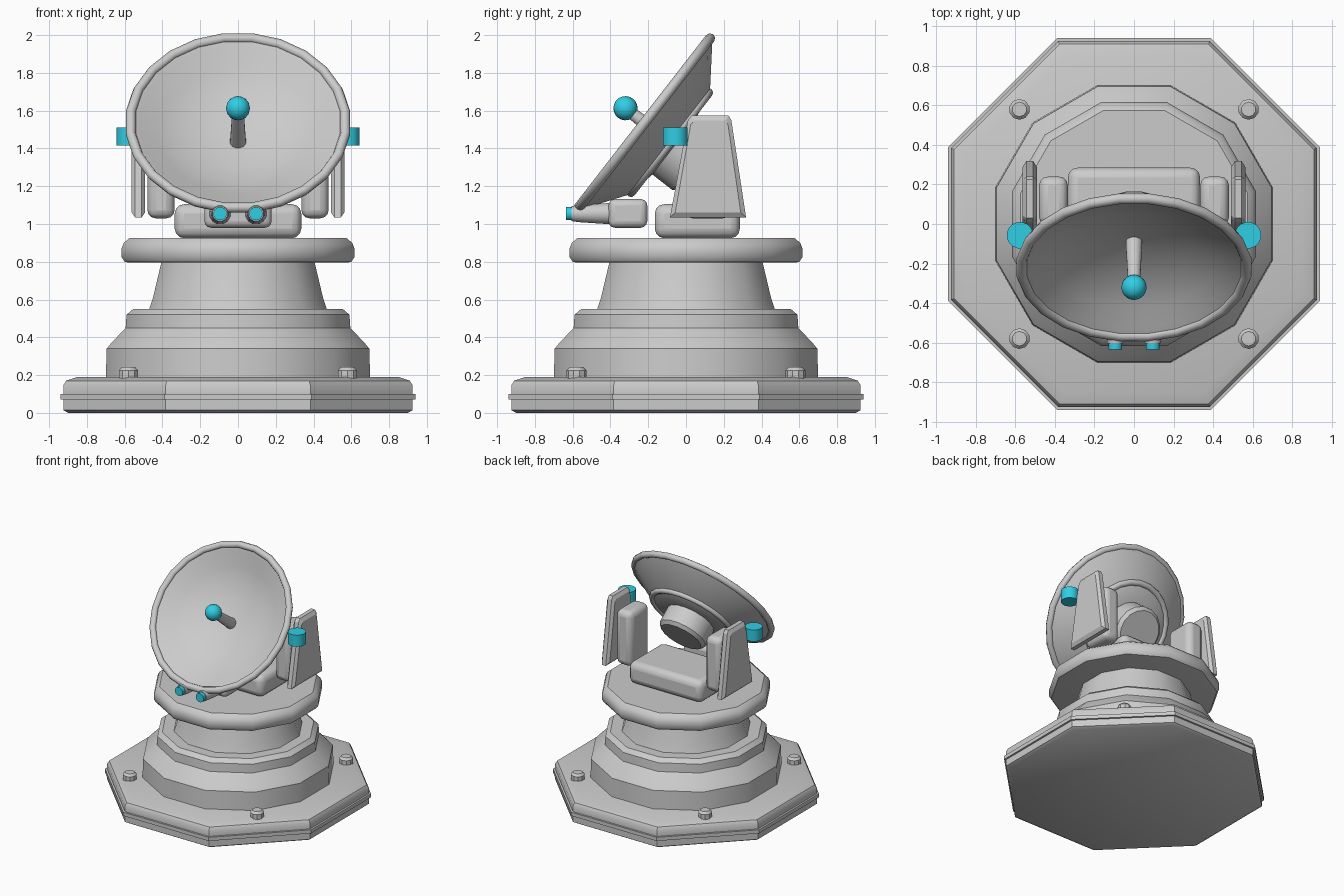
import bpy, bmesh, math
from mathutils import Matrix, Vector

if "Cube" in bpy.data.objects:
    bpy.data.objects.remove(bpy.data.objects["Cube"])

cyan = bpy.data.materials.new("cyan_glow")
cyan.diffuse_color = (0.03, 0.62, 0.78, 1)
cyan.use_nodes = True
cyan.node_tree.nodes["Principled BSDF"].inputs["Base Color"].default_value = cyan.diffuse_color


def finish(name, bm, matrix=Matrix(), mat=None, bevel=0, segments=2, angle=35):
    bmesh.ops.recalc_face_normals(bm, faces=bm.faces)
    me = bpy.data.meshes.new(name)
    bm.to_mesh(me)
    bm.free()
    ob = bpy.data.objects.new(name, me)
    bpy.context.collection.objects.link(ob)
    ob.matrix_world = matrix
    if mat:
        me.materials.append(mat)
    if bevel:
        m = ob.modifiers.new("bevel", 'BEVEL')
        m.width, m.segments = bevel, segments
    bpy.ops.object.select_all(action='DESELECT')
    ob.select_set(True)
    bpy.context.view_layer.objects.active = ob
    bpy.ops.object.shade_smooth_by_angle(angle=math.radians(angle))
    return ob


def lathe(name, profile, n, matrix=Matrix(), mat=None, loop=False, angle=35):
    """Revolve (apothem, z) points around z, with flat sides facing the axes."""
    bm = bmesh.new()
    k = 1 / math.cos(math.pi / n)
    rings = []
    for r, z in profile:
        rings.append([bm.verts.new((r * k * math.cos((i + .5) * math.tau / n),
                                    r * k * math.sin((i + .5) * math.tau / n), z)) for i in range(n)])
    pairs = list(zip(rings, rings[1:])) + ([(rings[-1], rings[0])] if loop else [])
    for a, b in pairs:
        for i in range(n):
            j = (i + 1) % n
            bm.faces.new((a[i], a[j], b[j], b[i]))
    if not loop:
        bm.faces.new(rings[0])
        bm.faces.new(rings[-1])
    return finish(name, bm, matrix, mat, angle=angle)


def torus(name, major, minor, z, n, matrix):
    pts = [(major + minor * math.cos(i * math.tau / 8), z + minor * math.sin(i * math.tau / 8)) for i in range(8)]
    return lathe(name, pts, n, matrix, loop=True, angle=60)


def box(name, lo, hi, bevel, segments=2):
    lo, hi = Vector(lo), Vector(hi)
    bm = bmesh.new()
    bmesh.ops.create_cube(bm, size=1, matrix=Matrix.Translation((lo + hi) / 2) @ Matrix.Diagonal((*(hi - lo), 1)))
    return finish(name, bm, bevel=bevel, segments=segments)


# Octagonal base with a raised band
lathe("base_plate", [(.90, 0), (.925, .015), (.925, .07), (.94, .07), (.94, .10), (.925, .10),
                     (.925, .145), (.91, .17), (.85, .19)], 8)
# Twelve-sided stepped pedestal
lathe("pedestal", [(.70, .18), (.695, .34), (.675, .365), (.595, .45), (.59, .52), (.555, .55),
                   (.47, .55), (.45, .61), (.405, .80)], 12)
# Turntable
lathe("turntable", [(.575, .795), (.60, .80), (.617, .825), (.617, .87), (.605, .90), (.575, .925)], 12)

# Bolts on the base
for x in (-.58, .58):
    for y in (-.58, .58):
        lathe("base_bolt", [(.05, .18), (.05, .225), (.035, .243)], 10, Matrix.Translation((x, y, 0)))

# Motor housing
box("motor_housing", (-.335, -.165, .925), (.335, .285, 1.105), .05, 3)

# Side pillars, armour panels and lamps
for s in (-1, 1):
    xs = sorted((s * .335, s * .48))
    box("support_pillar", (xs[0], -.01, 1.03), (xs[1], .24, 1.48), .045, 3)
    outline = [(-.085, 1.035), (.318, 1.035), (.24, 1.55), (.225, 1.575), (.03, 1.575), (.01, 1.55)]
    cy, cz = .115, 1.30
    bm = bmesh.new()
    loops = []
    for x, ky, kz in ((.492, .86, .90), (.51, 1, 1), (.545, 1, 1), (.563, .86, .90)):
        loops.append([bm.verts.new((s * x, cy + (y - cy) * ky, cz + (z - cz) * kz)) for y, z in outline])
    for a, b in zip(loops, loops[1:]):
        for i in range(6):
            j = (i + 1) % 6
            bm.faces.new((a[i], a[j], b[j], b[i]))
    bm.faces.new(loops[0])
    bm.faces.new(loops[-1])
    finish("side_panel", bm, angle=20)
    lathe("side_lamp", [(.066, 1.415), (.066, 1.51)], 16, Matrix.Translation((s * .577, -.057, 0)), cyan)

# Tilted dish: local z points out of the dish
dish = Matrix.Translation((0, -.22, 1.535)) @ Matrix.Rotation(math.radians(52.2), 4, 'X')
lathe("dish_bowl", [(.002, -.165), (.15, -.155), (.30, -.12), (.42, -.068), (.515, -.01), (.545, .005),
                    (.575, -.01), (.34, -.175), (.19, -.20), (.002, -.20)], 24, dish)
torus("dish_rim", .567, .027, 0, 24, dish)
torus("dish_back_ring", .335, .024, -.17, 24, dish)
lathe("dish_pivot_drum", [(.19, -.19), (.19, -.335), (.165, -.36)], 16, dish)
lathe("feed_rod", [(.042, -.17), (.03, .11)], 12, dish)
bm = bmesh.new()
bmesh.ops.create_uvsphere(bm, u_segments=16, v_segments=10, radius=.064)
finish("feed_ball", bm, dish @ Matrix.Translation((0, 0, .127)), cyan)

# Twin sensor unit under the dish
box("sensor_box", (-.178, -.41, .98), (.178, -.205, 1.132), .035, 3)
for s in (-1, 1):
    m = Matrix.Translation((s * .095, 0, 1.055)) @ Matrix.Rotation(math.radians(90), 4, 'X')
    lathe("sensor_barrel", [(.055, .38), (.055, .42), (.045, .57), (.04, .605)], 12, m)
    lathe("sensor_lens", [(.035, .60), (.035, .635)], 12, m, cyan)
